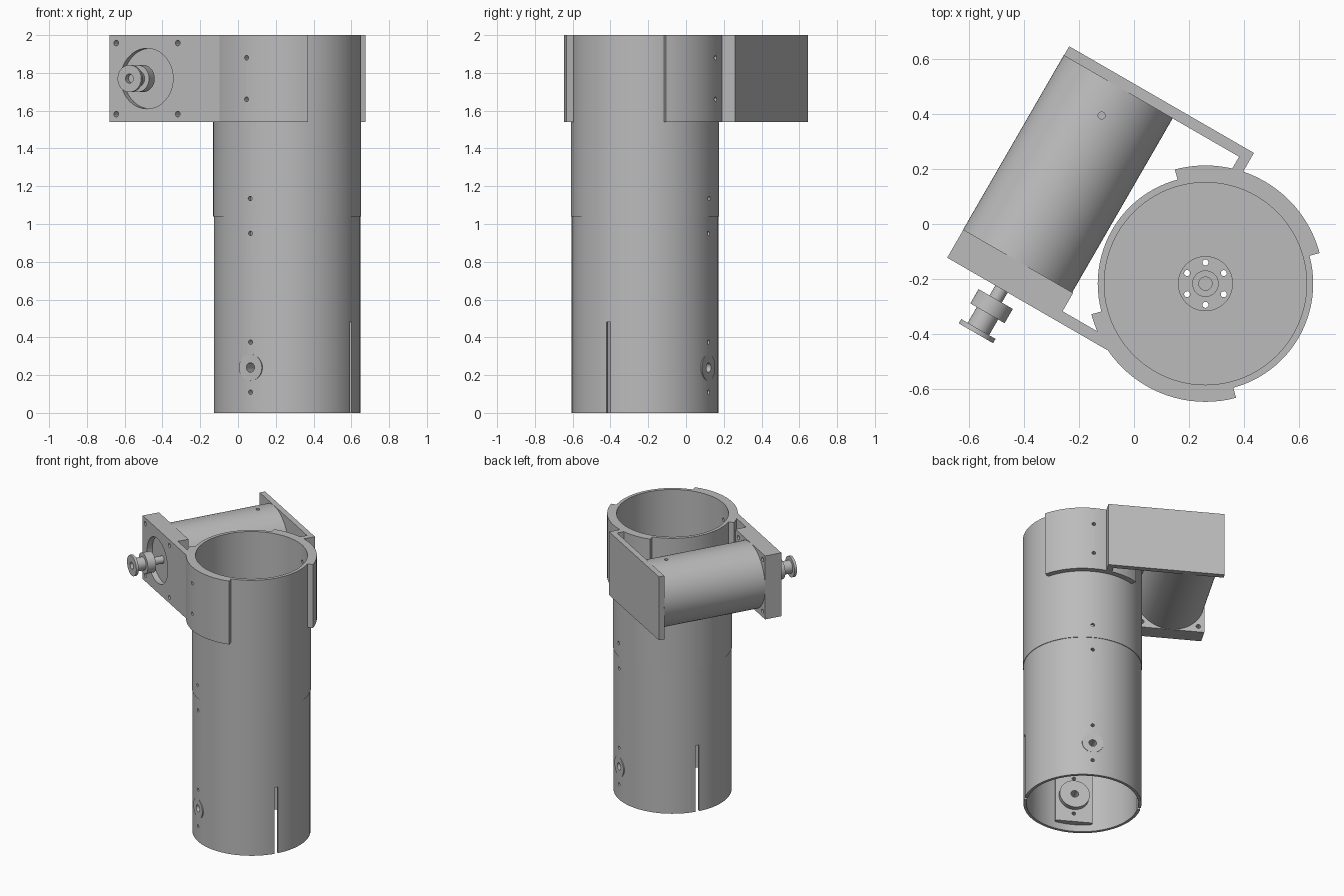
import bpy, bmesh
from math import cos, sin, pi, radians
from mathutils import Matrix, Vector

if "Cube" in bpy.data.objects:
    bpy.data.objects.remove(bpy.data.objects["Cube"])

grey = bpy.data.materials.new("plain grey")
grey.use_nodes = True
COLOUR = (0.5, 0.5, 0.5, 1)
grey.diffuse_color = COLOUR
grey.node_tree.nodes["Principled BSDF"].inputs["Base Color"].default_value = COLOUR

# Local frame: origin on the tube axis, y along the motor axis
PLACE = Matrix.Translation((0.26, -0.217, 0)) @ Matrix.Rotation(radians(-30), 4, 'Z')
ALONG_Y = Matrix.Rotation(radians(-90), 4, 'X')
MOTOR_X, MOTOR_Z = -0.633, 1.77
LOW, TOP = 1.54, 2.0


def make(name, bm):
    bmesh.ops.recalc_face_normals(bm, faces=bm.faces)
    mesh = bpy.data.meshes.new(name)
    bm.to_mesh(mesh)
    bm.free()
    mesh.materials.append(grey)
    obj = bpy.data.objects.new(name, mesh)
    bpy.context.collection.objects.link(obj)
    return obj


def prism(name, points, z0, z1):
    """Extrude an outline upward."""
    bm = bmesh.new()
    face = bm.faces.new([bm.verts.new((x, y, z0)) for x, y in points])
    up = bmesh.ops.extrude_face_region(bm, geom=[face])["geom"]
    bmesh.ops.translate(bm, vec=(0, 0, z1 - z0),
                        verts=[g for g in up if isinstance(g, bmesh.types.BMVert)])
    return make(name, bm)


def box(name, x0, x1, y0, y1, z0, z1):
    return prism(name, [(x0, y0), (x1, y0), (x1, y1), (x0, y1)], z0, z1)


def lathe(name, profile, matrix=Matrix(), start=0, sweep=360, steps=96, closed=True):
    """Spin a radius/height profile about z, then place it."""
    bm = bmesh.new()
    verts = [bm.verts.new((r, 0, z)) for r, z in profile]
    full = sweep == 360
    geom = verts + [bm.edges.new(p) for p in zip(verts, verts[1:])]
    if closed:
        geom.append(bm.edges.new((verts[-1], verts[0])))
    if not full:
        geom.append(bm.faces.new(verts))
    bmesh.ops.spin(bm, geom=geom, cent=(0, 0, 0), axis=(0, 0, 1),
                   angle=radians(sweep), steps=steps, use_merge=full)
    bmesh.ops.remove_doubles(bm, verts=bm.verts, dist=1e-5)
    bm.transform(matrix @ Matrix.Rotation(radians(start), 4, 'Z'))
    return make(name, bm)


def ring(name, r0, r1, z0, z1, **kw):
    return lathe(name, [(r0, z0), (r1, z0), (r1, z1), (r0, z1)], **kw)


def rod(name, r, a, b, matrix=Matrix(), steps=32):
    return lathe(name, [(0, a), (r, a), (r, b), (0, b)], matrix, steps=steps, closed=False)


def rod_y(name, r, x, z, y0, y1, steps=32):
    return rod(name, r, y0, y1, Matrix.Translation((x, 0, z)) @ ALONG_Y, steps)


def cut(obj, cutters):
    """Subtract every cutter and throw the cutters away."""
    for c in cutters:
        mod = obj.modifiers.new("cut", 'BOOLEAN')
        mod.operation, mod.solver, mod.object = 'DIFFERENCE', 'EXACT', c
    bpy.context.view_layer.update()
    evaluated = obj.evaluated_get(bpy.context.evaluated_depsgraph_get())
    mesh = bpy.data.meshes.new_from_object(evaluated)
    obj.modifiers.clear()
    obj.data = mesh
    for c in cutters:
        bpy.data.objects.remove(c)
    return obj


def screw_holes(heights):
    return [rod_y("cutter", 0.012, 0, z, -0.6, 0.6, 16) for z in heights]


parts = []

# Lower tube with two slots, screw holes and pivot holes
lower = ring("lower_tube", 0.368, 0.388, 0, 1.04)
parts.append(cut(lower, screw_holes([0.11, 0.375, 0.95]) + [
    rod_y("cutter", 0.069, 0, 0.24, -0.6, 0.6),
    box("cutter", -0.6, 0.6, -0.0125, 0.0125, -0.1, 0.48)]))

# Upper tube
parts.append(cut(ring("upper_tube", 0.368, 0.392, 1.04, TOP),
                 screw_holes([1.135, 1.66, 1.88])))

# Floor disc with a stepped hub and six through holes
floor = lathe("floor_disc", [(0, 1.0), (0.37, 1.0), (0.37, 1.08), (0.1, 1.08), (0.1, 1.1),
                             (0.048, 1.1), (0.048, 1.12), (0.024, 1.12), (0.024, 1.11),
                             (0, 1.11)], closed=False)
bolt_circle = [radians(120 + 60 * i) for i in range(6)]
parts.append(cut(floor, [rod("cutter", 0.011, 0.9, 1.2, Matrix.Translation(
    (0.077 * cos(a), 0.077 * sin(a), 0)), 16) for a in bolt_circle]))

# Pivot blocks and hubs inside the foot of the tube, front and back
for side, label in ((-1, "front"), (1, "back")):
    arc = [(0.37 * sin(t), side * 0.37 * cos(t)) for t in
           [radians(-19.5 + 39 * i / 10) for i in range(11)]]
    edge = arc[-1][0]
    block = prism(label + "_pivot_block",
                  arc + [(edge, side * 0.325), (-edge, side * 0.325)], 0.05, 0.43)
    parts.append(cut(block, screw_holes([0.11, 0.375]) + [
        rod_y("cutter", 0.03, 0, 0.24, -0.6, 0.6)]))
    hub = lathe(label + "_pivot_hub", [(0.025, 0.29), (0.1, 0.29), (0.1, 0.33), (0.07, 0.33),
                                       (0.07, 0.389), (0.025, 0.389)],
                Matrix.Translation((0, 0, 0.24)) @ Matrix.Rotation(radians(-90 * side), 4, 'X'),
                steps=48)
    parts.append(hub)

# Two quarter collars clamped round the top
for start, label in ((225, "front"), (45, "back")):
    collar = ring(label + "_collar", 0.39, 0.43, LOW, TOP, start=start, sweep=90, steps=24)
    parts.append(cut(collar, screw_holes([1.66, 1.88])))

# Front motor bracket: thick block with a thin web to the collar
front = prism("front_bracket", [(-0.861, -0.388), (-0.19, -0.388), (-0.19, -0.347),
                                (-0.4, -0.347), (-0.4, -0.27), (-0.861, -0.27)], LOW, TOP)
parts.append(cut(front, [rod_y("cutter", 0.16, MOTOR_X, MOTOR_Z, -0.5, -0.35, 64)] + [
    rod_y("cutter", 0.015, MOTOR_X + dx, MOTOR_Z + dz, -0.5, -0.2, 16)
    for dx in (-0.188, 0.188) for dz in (-0.188, 0.188)]))

# Back bracket: plate with a short leg to the collar
parts.append(prism("back_bracket", [(-0.861, 0.461), (-0.125, 0.461), (-0.125, 0.4),
                                    (-0.085, 0.41), (-0.085, 0.5), (-0.861, 0.5)], LOW, TOP))

# Motor body with a small hole on top
motor = rod_y("motor_body", 0.229, MOTOR_X, MOTOR_Z, -0.271, 0.462, 96)
parts.append(cut(motor, [rod("cutter", 0.013, 1.95, 2.1,
                             Matrix.Translation((MOTOR_X, 0.341, 0)), 16)]))

# Motor shaft and flanged pulley with an open bore
parts.append(rod_y("motor_shaft", 0.026, MOTOR_X, MOTOR_Z, -0.54, -0.34))
parts.append(lathe("pulley", [(0.024, -0.43), (0.072, -0.43), (0.072, -0.49), (0.045, -0.49),
                              (0.045, -0.556), (0.072, -0.556), (0.072, -0.574),
                              (0.024, -0.574)],
                   Matrix.Translation((MOTOR_X, 0, MOTOR_Z)) @ ALONG_Y, steps=48))

# Turn everything into place and shade smooth with sharp edges
for obj in parts:
    obj.data.transform(PLACE)
    obj.data.shade_smooth()
    obj.data.set_sharp_from_angle(angle=radians(30))
